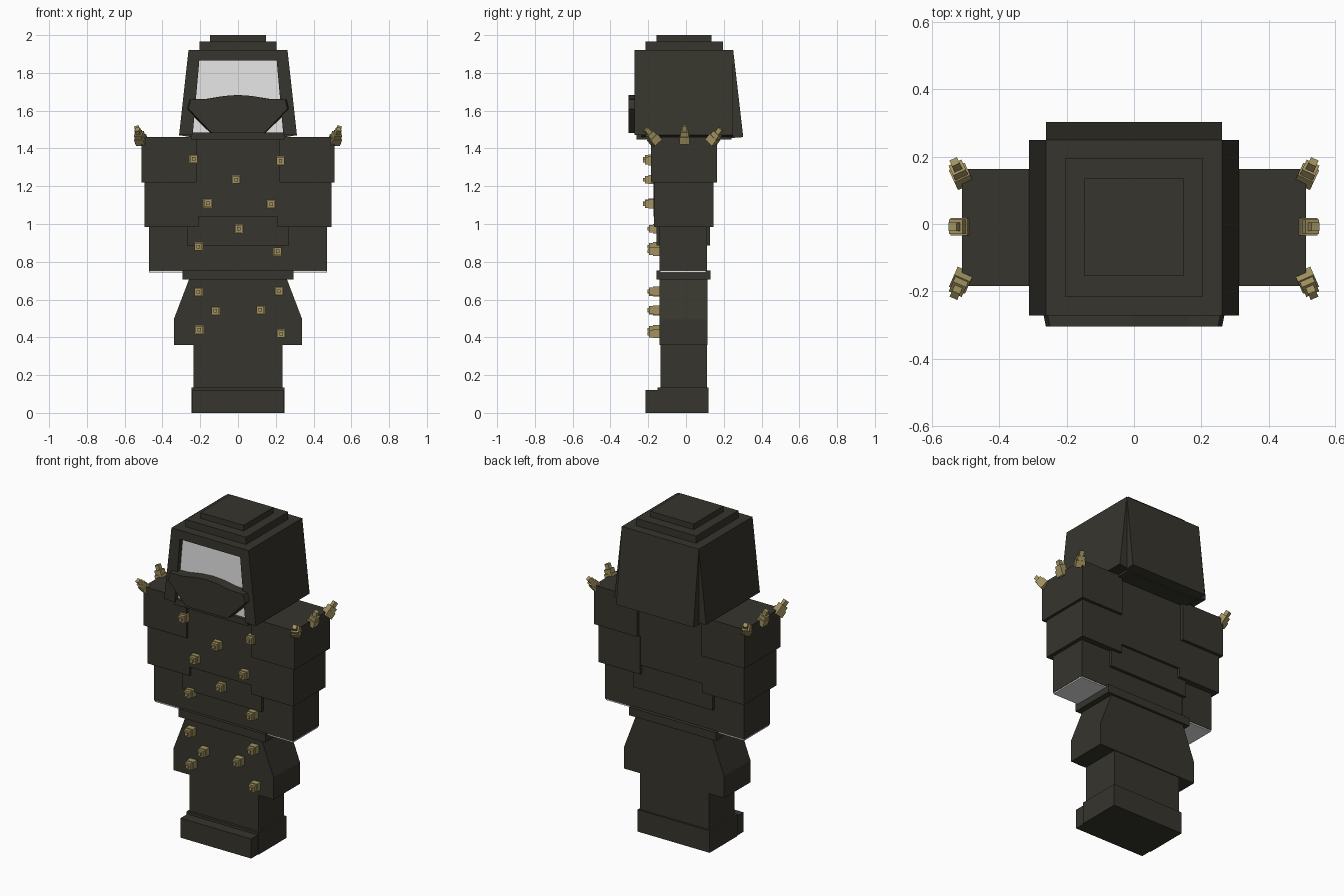
import bpy, bmesh
from mathutils import Vector, Matrix

cube = bpy.data.objects.get("Cube")
if cube:
    bpy.data.objects.remove(cube, do_unlink=True)


def material(name, rgb):
    m = bpy.data.materials.new(name)
    m.use_nodes = True
    m.diffuse_color = (*rgb, 1)
    m.node_tree.nodes["Principled BSDF"].inputs["Base Color"].default_value = (*rgb, 1)
    return m


CLOTH = material("dark olive cloth", (0.037, 0.035, 0.026))
BRASS = material("brass", (0.36, 0.29, 0.12))
PALE = material("pale grey", (0.8, 0.8, 0.8))


def finish(name, bm, mat):
    bmesh.ops.recalc_face_normals(bm, faces=bm.faces)
    mesh = bpy.data.meshes.new(name)
    bm.to_mesh(mesh)
    bm.free()
    mesh.materials.append(mat)
    obj = bpy.data.objects.new(name, mesh)
    bpy.context.collection.objects.link(obj)
    return obj


def box(name, x, y, z, mat=CLOTH):
    """Box from (min, max) ranges."""
    size = [b - a for a, b in (x, y, z)]
    mid = [(a + b) / 2 for a, b in (x, y, z)]
    bm = bmesh.new()
    bmesh.ops.create_cube(bm, size=1, matrix=Matrix.Translation(mid) @ Matrix.Diagonal((*size, 1)))
    return finish(name, bm, mat)


def prism(name, outline, y, mat=CLOTH, back_scale=1):
    """Front outline in x, z extruded along y."""
    bm = bmesh.new()
    front = [bm.verts.new((px, y[0], pz)) for px, pz in outline]
    back = [bm.verts.new((px * back_scale, y[1], pz)) for px, pz in outline]
    bm.faces.new(front)
    bm.faces.new(back[::-1])
    n = len(outline)
    for i in range(n):
        j = (i + 1) % n
        bm.faces.new((front[i], back[i], back[j], front[j]))
    return finish(name, bm, mat)


def stepped_spike(name, base, axis, tiers):
    """Stack of shrinking blocks along an axis; tiers are (width, length)."""
    turn = Vector(axis).to_track_quat("Z", "Y").to_matrix().to_4x4()
    bm = bmesh.new()
    rise = 0
    for width, length in tiers:
        place = Matrix.Translation((0, 0, rise + length / 2))
        bmesh.ops.create_cube(bm, size=1, matrix=Matrix.Translation(base) @ turn @ place
                              @ Matrix.Diagonal((width, width, length, 1)))
        rise += length
    return finish(name, bm, BRASS)


# Boots, legs and flared skirt
box("boots", (-.245, .245), (-.15, .12), (0, .135))
box("boot_toes", (-.24, .24), (-.215, -.15), (0, .12))
box("legs", (-.235, .235), (-.135, .11), (.13, .37))
prism("skirt", [(-.34, .36), (.34, .36), (.34, .495), (.26, .705), (-.26, .705), (-.34, .495)],
      (-.14, .115))

# Belt and layered torso
box("belt", (-.295, .295), (-.155, .13), (.705, .755))
box("lower_torso", (-.27, .27), (-.137, .108), (.75, .89))
box("middle_torso", (-.27, .27), (-.155, .127), (.885, 1.04))
box("upper_torso", (-.235, .235), (-.172, .142), (1.04, 1.455))
box("collar", (-.25, .25), (-.262, .24), (1.448, 1.485))

# Sleeves in three overlapping tiers, with pale cuffs underneath
for side, s in (("left", 1), ("right", -1)):
    for part, inner, outer, y, z in (
            ("upper", .22, .512, (-.185, .163), (1.22, 1.46)),
            ("middle", .21, .495, (-.17, .145), (.985, 1.22)),
            ("lower", .26, .472, (-.14, .11), (.752, .985))):
        box(f"{side}_{part}_sleeve", sorted((s * inner, s * outer)), y, z)
    box(f"{side}_cuff", sorted((s * .26, s * .47)), (-.137, .107), (.744, .752), PALE)

# Head block, pale face and stepped cap
box("head", (-.26, .26), (-.235, .25), (1.47, 1.92))
box("face", (-.25, .25), (-.243, -.235), (1.48, 1.89), PALE)
box("lower_cap", (-.205, .205), (-.215, .195), (1.92, 1.965))
box("upper_cap", (-.147, .147), (-.155, .135), (1.965, 2))

# Hood frame and flared flaps
box("hood_brow", (-.26, .26), (-.272, -.235), (1.865, 1.92))
for side, s in (("left", 1), ("right", -1)):
    prism(f"{side}_hood_frame", [(s * .2, 1.92), (s * .262, 1.92), (s * .312, 1.47), (s * .24, 1.47)],
          (-.272, -.235))
    prism(f"{side}_hood_flap", [(s * .25, 1.92), (s * .262, 1.92), (s * .312, 1.47), (s * .25, 1.46)],
          (-.235, .25))
back_flap = prism("back_hood_flap", [(.24, 1.92), (.25, 1.92), (.303, 1.46), (.24, 1.455)], (-.262, .262))
back_flap.data.transform(Matrix(((0, 1, 0, 0), (1, 0, 0, 0), (0, 0, 1, 0), (0, 0, 0, 1))))
back_flap.data.flip_normals()

# Face scarf with a curved upper edge
prism("scarf", [(-.25, 1.66), (-.16, 1.662), (-.07, 1.678), (0, 1.683), (.07, 1.678), (.16, 1.662),
                (.25, 1.66), (.262, 1.61), (.14, 1.483), (-.14, 1.483), (-.262, 1.61)],
      (-.305, -.24), back_scale=1.05)

# Brass studs scattered down the front
studs = [(-.235, 1.345), (.225, 1.335), (-.01, 1.235), (-.16, 1.11), (.175, 1.105), (.005, .975),
         (-.21, .88), (.21, .855), (-.21, .64), (.217, .645), (-.12, .54), (.118, .545),
         (-.205, .44), (.228, .42)]
for i, (x, z) in enumerate(studs):
    tip = -.228 if z > 1 else -.205
    stepped_spike(f"front_stud_{i + 1}", (x, tip + .075, z), (0, -1, 0),
                  ((.048, .045), (.04, .02), (.018, .01)))

# Fanned brass spikes along the shoulders
for side, s in (("left", 1), ("right", -1)):
    for place, y, lean in (("front", -.155, -.8), ("middle", -.008, 0), ("back", .13, .75)):
        stepped_spike(f"{side}_{place}_shoulder_spike", (s * .508, y, 1.43), (s * .35, lean, 1),
                      ((.052, .04), (.042, .025), (.025, .03)))
